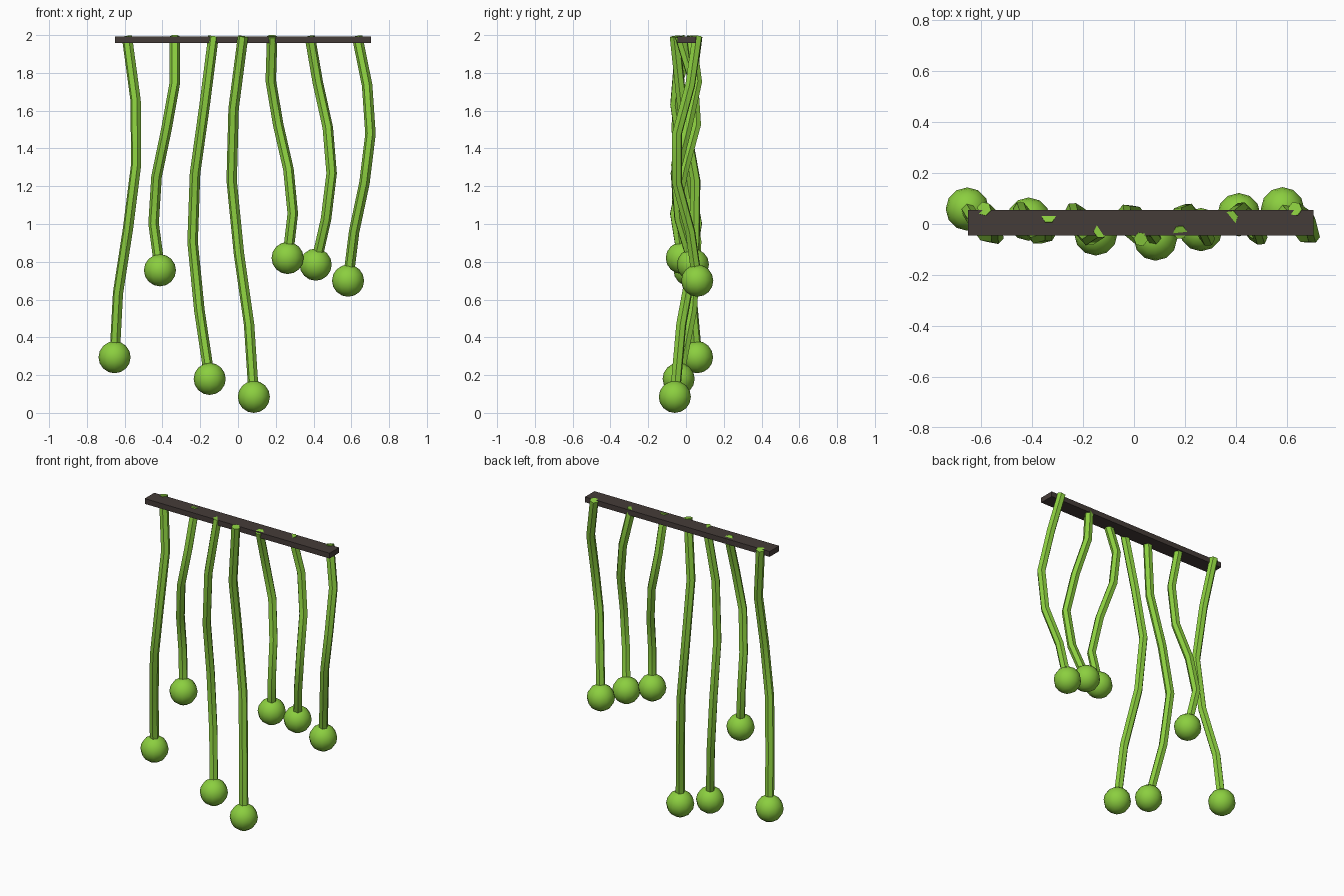
import bpy
import math

cube = bpy.data.objects.get("Cube")
if cube:
    bpy.data.objects.remove(cube, do_unlink=True)


def make_material(name, color):
    mat = bpy.data.materials.new(name)
    mat.use_nodes = True
    mat.diffuse_color = color
    mat.node_tree.nodes["Principled BSDF"].inputs["Base Color"].default_value = color
    return mat


green = make_material("vine green", (0.26, 0.62, 0.05, 1))
brown = make_material("dark wood", (0.06, 0.045, 0.04, 1))

BAR_TOP = 1.993
SWAY = 0.06
SEGMENTS = 5
SPACING = 0.206
tip_heights = [0.295, 0.755, 0.18, 0.085, 0.82, 0.785, 0.7]


def finish(obj, name, mat):
    obj.name = name
    obj.data.materials.clear()
    obj.data.materials.append(mat)


def vine_path(index, tip):
    # Swaying line from the bar down to the tip
    start_x = (index - 3) * SPACING + 0.024
    points = []
    for i in range(SEGMENTS + 1):
        x = start_x + SWAY * math.sin(index + 0.1 + 0.95 * i)
        y = SWAY * math.cos(1.03 * index + 1.3 * i)
        z = BAR_TOP + (tip - BAR_TOP) * i / SEGMENTS
        points.append((x, y, z))
    return points


def add_vine(name, points):
    # Round tube along the path, turned into a mesh with closed ends
    curve = bpy.data.curves.new(name, "CURVE")
    curve.dimensions = "3D"
    curve.bevel_depth = 0.028
    curve.bevel_resolution = 1
    curve.use_fill_caps = True
    spline = curve.splines.new("POLY")
    spline.points.add(len(points) - 1)
    for point, co in zip(spline.points, points):
        point.co = (*co, 1)
    obj = bpy.data.objects.new(name, curve)
    bpy.context.collection.objects.link(obj)
    bpy.ops.object.select_all(action="DESELECT")
    obj.select_set(True)
    bpy.context.view_layer.objects.active = obj
    bpy.ops.object.convert(target="MESH")
    obj = bpy.context.object
    finish(obj, name, green)
    bpy.ops.object.shade_smooth_by_angle(angle=math.radians(50))


# Hanging bar
bpy.ops.mesh.primitive_cube_add(size=1, location=(0.026, 0.004, BAR_TOP - 0.0175))
bar = bpy.context.object
bar.scale = (1.355, 0.1, 0.035)
finish(bar, "hanging_bar", brown)

# Vines, each with a round bulb at its tip
for index, tip in enumerate(tip_heights):
    path = vine_path(index, tip)
    add_vine(f"vine_{index + 1}", path)
    bpy.ops.mesh.primitive_uv_sphere_add(
        segments=12, ring_count=8, radius=0.085, location=path[-1])
    finish(bpy.context.object, f"bulb_{index + 1}", green)
    bpy.ops.object.shade_smooth_by_angle(angle=math.radians(50))
